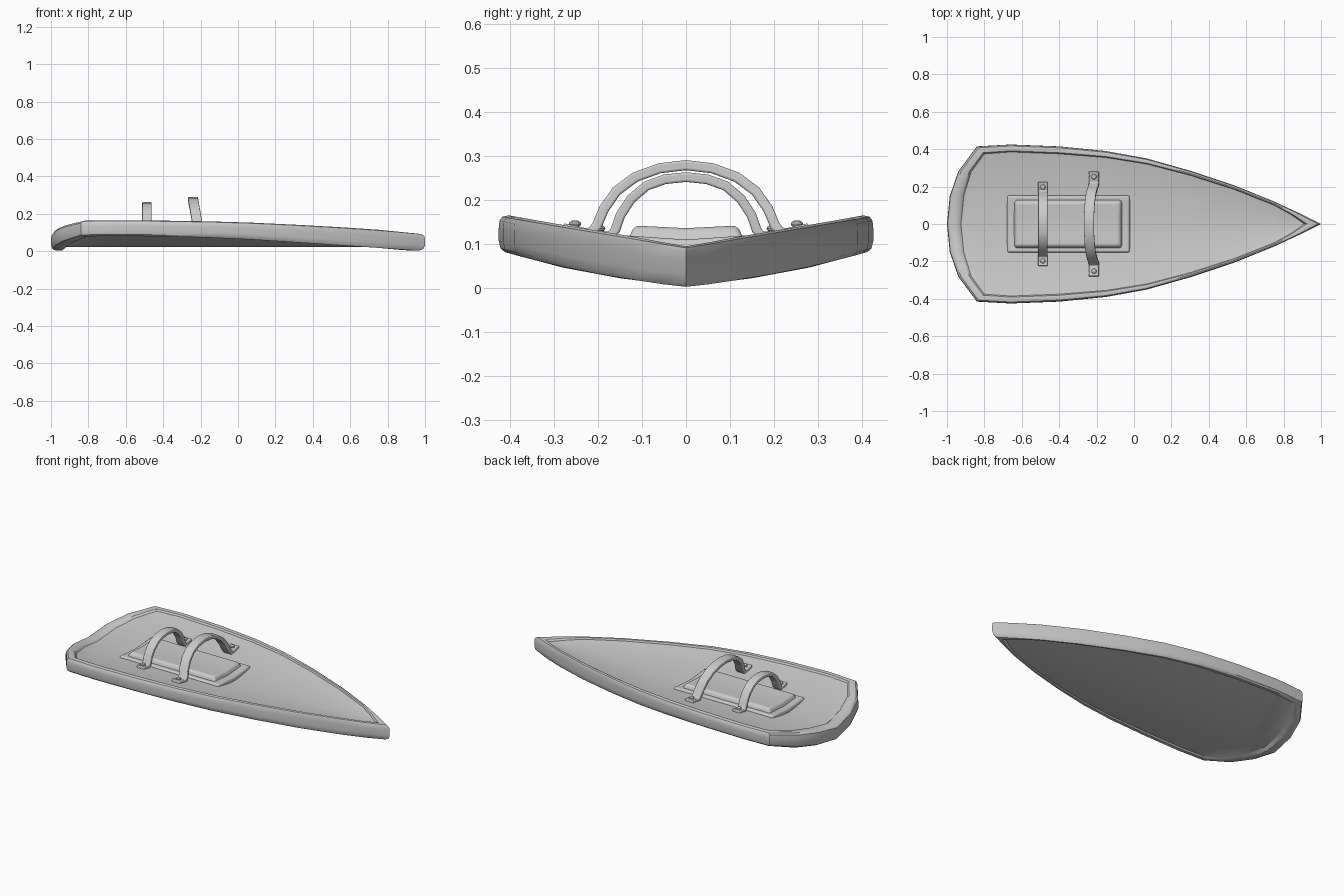
import bpy
import bmesh
from mathutils import Vector

if "Cube" in bpy.data.objects:
    bpy.data.objects.remove(bpy.data.objects["Cube"], do_unlink=True)

grey = bpy.data.materials.new("light grey")
grey.use_nodes = True
grey.diffuse_color = (0.6, 0.6, 0.6, 1)
grey.node_tree.nodes["Principled BSDF"].inputs["Base Color"].default_value = (0.6, 0.6, 0.6, 1)


def finish(bm, name, bevel=0, angle=0.6):
    """Turn a bmesh into a smooth-shaded object, with optional rounding."""
    bmesh.ops.recalc_face_normals(bm, faces=bm.faces)
    mesh = bpy.data.meshes.new(name)
    bm.to_mesh(mesh)
    bm.free()
    mesh.materials.append(grey)
    obj = bpy.data.objects.new(name, mesh)
    bpy.context.collection.objects.link(obj)
    if bevel:
        mod = obj.modifiers.new("rounding", "BEVEL")
        mod.width = bevel
        mod.segments = 3
        mod.limit_method = "ANGLE"
    bpy.ops.object.select_all(action="DESELECT")
    obj.select_set(True)
    bpy.context.view_layer.objects.active = obj
    bpy.ops.object.shade_smooth_by_angle(angle=angle)
    return obj


# Outer and inner plan of the rim, stern to bow, left half
outer = [(-1, 0), (-.985, .15), (-.94, .28), (-.84, .415), (-.66, .425), (-.4, .415), (-.15, .39),
         (.07, .35), (.3, .285), (.54, .205), (.75, .12), (.9, .05), (1, 0)]
inner = [(-.925, 0), (-.91, .15), (-.87, .28), (-.8, .375), (-.66, .385), (-.4, .375), (-.15, .355),
         (.07, .32), (.3, .26), (.54, .183), (.75, .1), (.84, .05), (.91, 0)]


def top_z(y):
    return .095 + .165 * abs(y)


def bottom_z(y):
    return .003 + .1 * abs(y) + .2 * y * y


def deck_z(y):
    return top_z(y) - .013


def under_z(y):
    return max(.022, bottom_z(y) + .008)


# Rim section: inward fraction and height fraction, deck edge round to underside
section = [(.85, .97), (.55, 1), (.2, .96), (.04, .85), (0, .65), (0, .3), (.1, .1), (.35, 0), (.8, 0)]


def loop(bm, t, height):
    half = []
    for a, b in zip(outer, inner):
        p = Vector(a).lerp(Vector(b), t)
        half.append((p.x, p.y, height(a[1])))
    ring = half + [(x, -y, z) for x, y, z in half[-2:0:-1]]
    return [bm.verts.new(p) for p in ring]


def cover(bm, ring, height):
    """Span a ring with a surface creased along the centre line."""
    n = len(outer)
    mid = [ring[0]] + [bm.verts.new((v.co.x, 0, height(0))) for v in ring[1:n - 1]] + [ring[n - 1]]
    for side in (ring[:n], [ring[-i] for i in range(n - 1)] + [ring[n - 1]]):
        for i in range(n - 1):
            quad = [mid[i], mid[i + 1], side[i + 1], side[i]]
            bm.faces.new(list(dict.fromkeys(quad)))


bm = bmesh.new()
rings = [loop(bm, 1, deck_z)]
for t, h in section:
    rings.append(loop(bm, t, lambda y, h=h: bottom_z(y) + h * (top_z(y) - bottom_z(y))))
rings.append(loop(bm, 1, under_z))
for a, b in zip(rings, rings[1:]):
    for i in range(len(a)):
        j = (i + 1) % len(a)
        bm.faces.new((a[i], a[j], b[j], b[i]))
cover(bm, rings[0], deck_z)
cover(bm, rings[-1], under_z)
finish(bm, "hull")


# Seat plate and cushion, both bent to follow the deck
def pad(name, x0, x1, width, z0, z1, taper, rise, bevel):
    bm = bmesh.new()
    bmesh.ops.create_cube(bm, size=1)
    for v in bm.verts:
        s = taper if v.co.z > 0 else 0
        v.co = ((x0 + x1) / 2 + v.co.x * (x1 - x0 - s), v.co.y * (width - s), z1 if v.co.z > 0 else z0)
    cross = [e for e in bm.edges if abs(e.verts[0].co.y - e.verts[1].co.y) > .1]
    bmesh.ops.subdivide_edges(bm, edges=cross, cuts=3, use_grid_fill=True)
    for v in bm.verts:
        v.co.z += rise * abs(v.co.y)
    finish(bm, name, bevel)


pad("seat_plate", -.68, -.02, .31, .085, .11, .012, .07, .008)
pad("seat_cushion", -.645, -.06, .265, .1, .136, .03, .05, .012)


# Arched straps with flat feet and rivets
def strap(name, x, lean, path, width, thick):
    half = [Vector((x - lean * max(0, z - .13), y, z)) for y, z in path]
    pts = half + [Vector((p.x, -p.y, p.z)) for p in half[-2::-1]]
    bm = bmesh.new()
    rows = []
    for i, p in enumerate(pts):
        before = (p - pts[max(i - 1, 0)]).normalized()
        after = (pts[min(i + 1, len(pts) - 1)] - p).normalized()
        along = (before + after).normalized()
        normal = Vector((1, 0, 0)).cross(along).normalized() * thick / 2
        side = Vector((width / 2, 0, 0))
        rows.append([bm.verts.new(p + s * side + n * normal)
                     for s, n in ((-1, -1), (1, -1), (1, 1), (-1, 1))])
    for a, b in zip(rows, rows[1:]):
        for i in range(4):
            j = (i + 1) % 4
            bm.faces.new((a[i], a[j], b[j], b[i]))
    bm.faces.new(rows[0])
    bm.faces.new(rows[-1])
    finish(bm, name, .005)
    for label, s in (("left", 1), ("right", -1)):
        bm = bmesh.new()
        bmesh.ops.create_uvsphere(bm, u_segments=12, v_segments=6, radius=.014)
        for v in bm.verts:
            v.co = (v.co.x + x, v.co.y + s * (path[0][0] - .028), v.co.z * .6 + path[0][1] + thick / 2 - .002)
        finish(bm, name + "_rivet_" + label)


strap("rear_strap", -.487, 0, [(.225, .126), (.172, .117), (.16, .133), (.149, .165), (.125, .202),
                               (.09, .232), (.048, .247), (0, .252)], .05, .022)
strap("front_strap", -.214, .18, [(.28, .136), (.218, .124), (.202, .142), (.186, .18), (.158, .22),
                                  (.115, .252), (.06, .272), (0, .279)], .054, .023)
